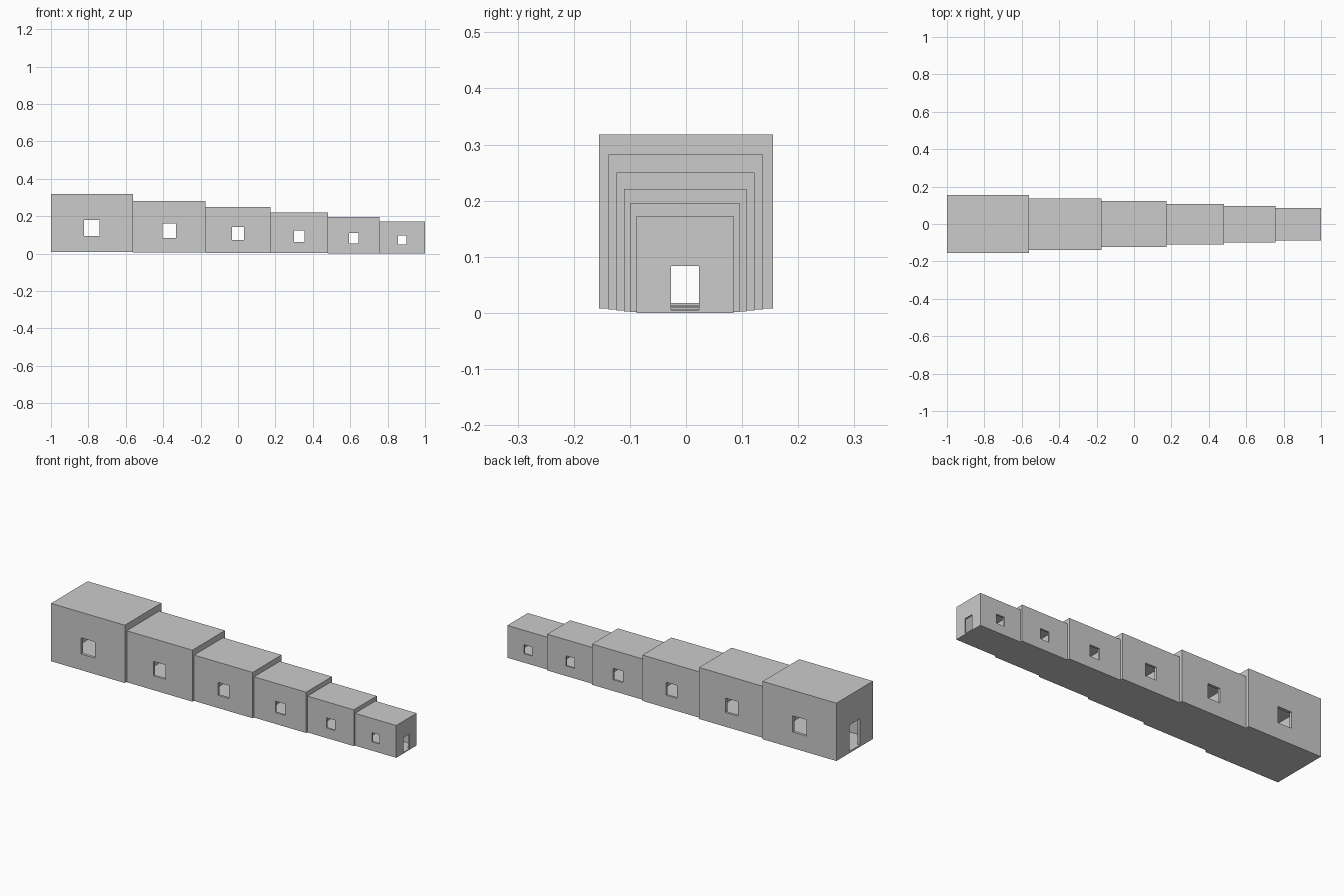
import bpy

if "Cube" in bpy.data.objects:
    bpy.data.objects.remove(bpy.data.objects["Cube"])

RATIO = 0.89          # each room is this much smaller than the one before
COUNT = 6
LENGTH = 2 * (1 - RATIO) / (1 - RATIO ** COUNT)


def box(name, x, y, z):
    """Box from (min, max) pairs on each axis."""
    bpy.ops.mesh.primitive_cube_add(size=1)
    ob = bpy.context.object
    ob.name = name
    ob.location = [(a + b) / 2 for a, b in (x, y, z)]
    ob.scale = [b - a for a, b in (x, y, z)]
    bpy.ops.object.transform_apply(location=True, rotation=True, scale=True)
    return ob


def cut(target, cutter):
    """Subtract the cutter and remove it."""
    mod = target.modifiers.new("cut", 'BOOLEAN')
    mod.operation = 'DIFFERENCE'
    mod.solver = 'EXACT'
    mod.object = cutter
    bpy.context.view_layer.objects.active = target
    bpy.ops.object.modifier_apply(modifier=mod.name)
    bpy.data.objects.remove(cutter, do_unlink=True)


x0 = -1.0
for i in range(COUNT):
    s = RATIO ** i
    x1 = x0 + LENGTH * s
    xc = (x0 + x1) / 2
    yc = -0.0004 * i
    half = 0.155 * s
    z0 = 0.0185 * (s - RATIO ** (COUNT - 1))
    z1 = z0 + 0.31 * s
    wall = 0.0155 * s
    floor = 0.0093 * s

    # Hollow room shell
    room = box(f"room_{i + 1}", (x0, x1), (yc - half, yc + half), (z0, z1))
    cut(room, box("hollow", (x0 + wall, x1 - wall),
                  (yc - half + wall, yc + half - wall),
                  (z0 + floor, z1 - floor)))

    # Windows through both long walls
    w = 0.041 * s
    cut(room, box("window_cutter", (xc - w, xc + w), (yc - 1, yc + 1),
                  (z0 + 0.086 * s, z0 + 0.173 * s)))

    # Doorways through both end walls, level with the floor
    d = 0.045 * s
    cut(room, box("door_cutter", (x0 - 0.1, x1 + 0.1), (yc - d, yc + d),
                  (z0 + floor, z0 + 0.15 * s)))
    x0 = x1
